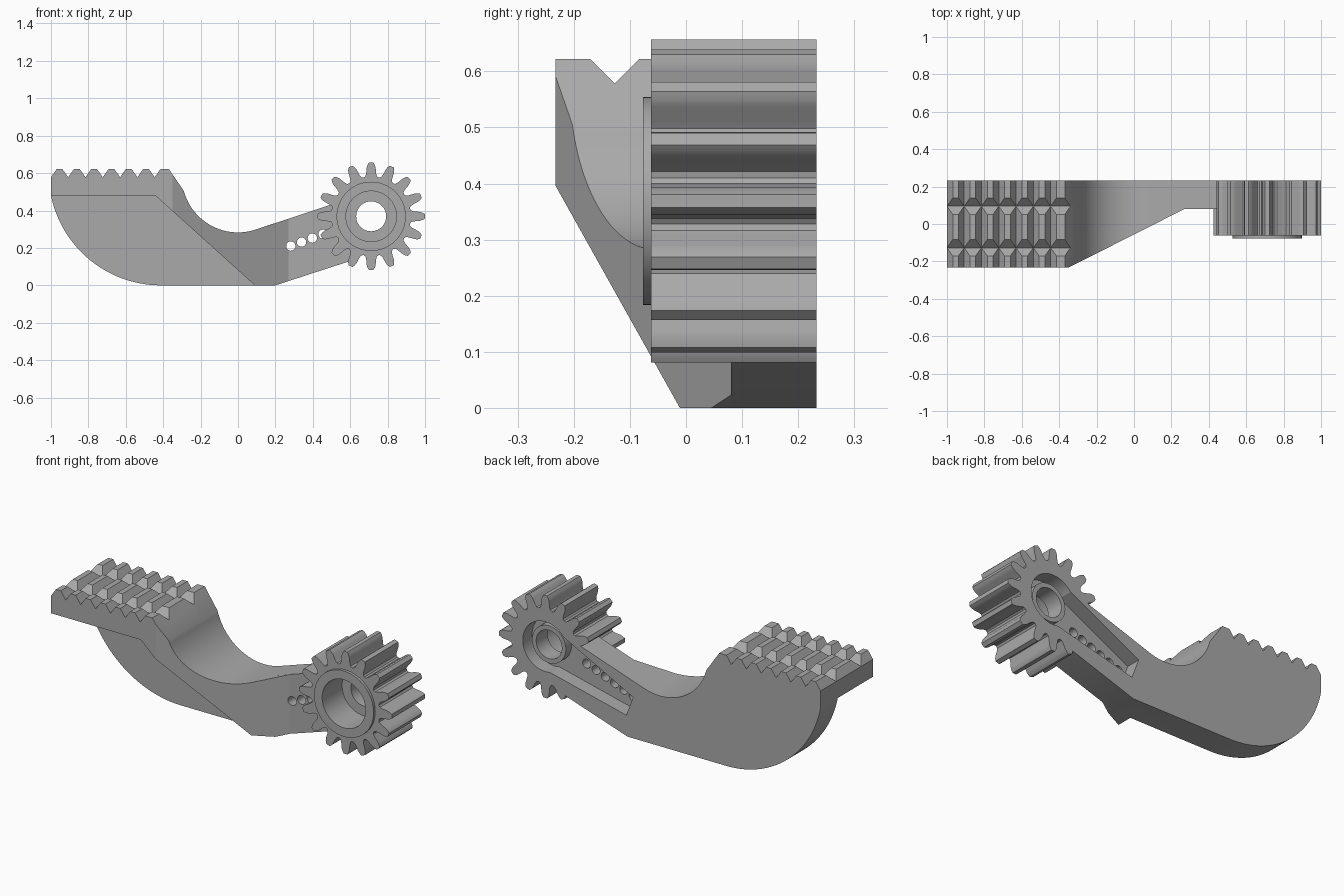
import bpy, bmesh
from math import sin, cos, pi, radians, atan2

cube = bpy.data.objects.get("Cube")
if cube:
    bpy.data.objects.remove(cube)

# Single grey material
GREY = (0.40, 0.40, 0.40, 1)
mat = bpy.data.materials.new("plain grey")
mat.use_nodes = True
mat.diffuse_color = GREY
mat.node_tree.nodes["Principled BSDF"].inputs["Base Color"].default_value = GREY

FRONT, BACK, PLATE = -0.233, 0.233, 0.08
GX, GZ = 0.712, 0.369            # gear centre


def prism(name, pts, a, b, along="y", cut=None):
    """Extrude a 2D outline from a to b along y (outline in xz) or x (outline in yz)."""
    bm = bmesh.new()
    place = (lambda p: (p[0], a, p[1])) if along == "y" else (lambda p: (a, p[0], p[1]))
    face = bm.faces.new([bm.verts.new(place(p)) for p in pts])
    ext = bmesh.ops.extrude_face_region(bm, geom=[face])
    moved = [v for v in ext["geom"] if isinstance(v, bmesh.types.BMVert)]
    bmesh.ops.translate(bm, verts=moved, vec=(0, b - a, 0) if along == "y" else (b - a, 0, 0))
    if cut:
        co, no = cut
        res = bmesh.ops.bisect_plane(bm, geom=bm.verts[:] + bm.edges[:] + bm.faces[:],
                                     plane_co=co, plane_no=no, clear_outer=True)
        edges = [e for e in bm.edges if e.is_boundary]
        bmesh.ops.holes_fill(bm, edges=edges)
    bmesh.ops.recalc_face_normals(bm, faces=bm.faces)
    me = bpy.data.meshes.new(name)
    bm.to_mesh(me)
    bm.free()
    me.materials.append(mat)
    ob = bpy.data.objects.new(name, me)
    bpy.context.collection.objects.link(ob)
    return ob


def arc(cx, cz, r, a0, a1, n):
    angles = [radians(a0 + (a1 - a0) * i / n) for i in range(n + 1)]
    return [(cx + r * cos(t), cz + r * sin(t)) for t in angles]


def circle(cx, cz, r, n=64):
    return arc(cx, cz, r, 0, 360, n)[:-1]


def boolean(ob, tool, op="DIFFERENCE"):
    mod = ob.modifiers.new(op.title(), "BOOLEAN")
    mod.operation, mod.object, mod.solver = op, tool, "EXACT"
    bpy.context.view_layer.objects.active = ob
    bpy.ops.object.modifier_apply(modifier=mod.name)


def discard(tools):
    for t in tools:
        bpy.data.objects.remove(t)


# Serrated top edge, then the curved saddle leading to the arm
PITCH, HALF, TOP, DIP = 0.0925, 0.031, 0.622, 0.578
top = [(-1, DIP), (-1 + HALF, TOP)]
for k in range(6):
    x = -0.908 + PITCH * k
    top += [(x - HALF, TOP), (x, DIP), (x + HALF, TOP)]
top += [(-0.37, TOP)]
top += arc(0, 0.583, 0.3, 195, 288.3, 28)

# Full-length back plate
plate = top + [(0.52, 0.439), (0.64, 0.40), (0.64, 0.143), (0.2, 0)]
plate += arc(-0.412, 0.6, 0.6, 270, 191.54, 28)
arm = prism("rack_arm", plate, PLATE, BACK)

# Wide platform with a sloping gusset, trimmed by a diagonal vertical plane
wide = top + [(0.27, 0.356), (0.27, 0.023), (0.2, 0), (0.09, 0), (-0.442, 0.48), (-1, 0.48)]
platform = prism("platform", wide, FRONT, 0.15,
                 cut=((-0.35, FRONT, 0), (0.505, -1, 0)))
boolean(arm, platform, "UNION")
grooves = [prism("groove", [(y, DIP), (y + 0.142, DIP + 0.142), (y - 0.142, DIP + 0.142)],
                 -1.1, -0.25, along="x") for y in (-0.127, 0.095)]
for g in grooves:
    boolean(arm, g)
discard(grooves + [platform])

# Gear with sixteen rounded teeth and a front collar
TEETH = 16
flank = [(0.288, 2.3), (0.276, 4.0), (0.262, 5.2), (0.230, 6.7), (0.216, 8.3)]
outline = []
for i in range(TEETH):
    mid = 360 / TEETH * i
    polar = [(r, mid - a) for r, a in reversed(flank)]
    polar += [(r, mid + a) for r, a in flank] + [(0.211, mid + 180 / TEETH)]
    outline += [(GX + r * cos(radians(a)), GZ + r * sin(radians(a))) for r, a in polar]
gear = prism("pinion_gear", outline, -0.062, BACK)
collar = prism("collar", circle(GX, GZ, 0.185), -0.077, 0)
boolean(gear, collar, "UNION")
discard([collar])

# Bores, tapered back slot and row of small holes
slope = atan2(0.37, 1)
ux, uz = -cos(slope), -sin(slope)


def along_arm(d, s):
    return (GX + ux * d - uz * s, GZ + uz * d + ux * s)


slot = [along_arm(0.02, 0.125), along_arm(0.56, 0.06),
        along_arm(0.56, -0.06), along_arm(0.02, -0.125)]
FLOOR = 0.15
cutters = [prism("bore", circle(GX, GZ, 0.135), -0.2, 0.10),
           prism("through_hole", circle(GX, GZ, 0.08), -0.2, 0.4),
           prism("back_recess", circle(GX, GZ, 0.14), FLOOR, 0.4),
           prism("back_slot", slot, FLOOR, 0.35)]
for k in range(6):
    x, z = along_arm(0.52 - 0.0615 * k, 0)
    cutters.append(prism("small_hole", circle(x, z, 0.025, 24), PLATE - 0.005, 0.3))
for c in cutters:
    boolean(arm, c)
    boolean(gear, c)
discard(cutters)

# Hub ring inside the back recess
hub = prism("hub_ring", circle(GX, GZ, 0.105), FLOOR - 0.01, 0.2)
bore = prism("hub_bore", circle(GX, GZ, 0.08), 0, 0.4)
boolean(hub, bore)
discard([bore])

for ob in (arm, gear, hub):
    bpy.ops.object.select_all(action="DESELECT")
    ob.select_set(True)
    bpy.context.view_layer.objects.active = ob
    bpy.ops.object.shade_smooth_by_angle(angle=radians(25))
